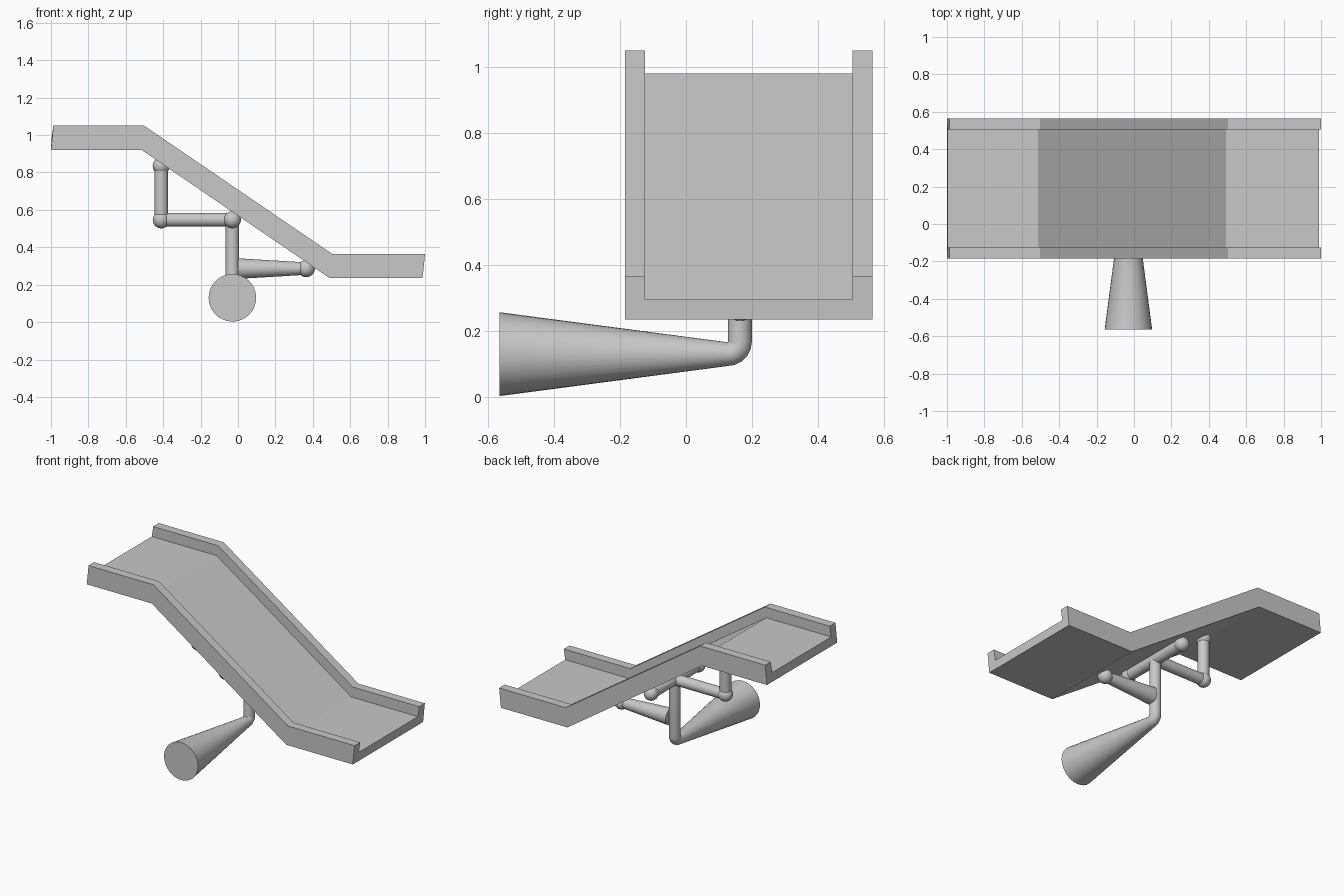
import bpy, bmesh, math
from mathutils import Vector

if "Cube" in bpy.data.objects:
    bpy.data.objects.remove(bpy.data.objects["Cube"])

grey = bpy.data.materials.new("light grey")
grey.diffuse_color = (0.58, 0.58, 0.58, 1)
grey.use_nodes = True
grey.node_tree.nodes["Principled BSDF"].inputs["Base Color"].default_value = grey.diffuse_color


def finish(bm, name, smooth=True):
    bmesh.ops.recalc_face_normals(bm, faces=bm.faces)
    mesh = bpy.data.meshes.new(name)
    bm.to_mesh(mesh)
    bm.free()
    mesh.materials.append(grey)
    ob = bpy.data.objects.new(name, mesh)
    bpy.context.collection.objects.link(ob)
    if smooth:
        bpy.ops.object.select_all(action='DESELECT')
        bpy.context.view_layer.objects.active = ob
        ob.select_set(True)
        bpy.ops.object.shade_smooth_by_angle(angle=math.radians(40))
    return ob


def loft(name, rings, smooth=True):
    """Skin a list of equal-length point rings and cap both ends."""
    bm = bmesh.new()
    rows = [[bm.verts.new(p) for p in ring] for ring in rings]
    n = len(rows[0])
    for a, b in zip(rows, rows[1:]):
        for i in range(n):
            j = (i + 1) % n
            bm.faces.new((a[i], a[j], b[j], b[i]))
    bm.faces.new(rows[0])
    bm.faces.new(rows[-1])
    return finish(bm, name, smooth)


def ring(center, direction, radius, n=32):
    q = Vector(direction).to_track_quat('Z', 'X')
    return [Vector(center) + q @ Vector((radius * math.cos(2 * math.pi * i / n),
                                         radius * math.sin(2 * math.pi * i / n), 0))
            for i in range(n)]


def rod(name, p0, p1, r0, r1=None):
    d = Vector(p1) - Vector(p0)
    return loft(name, [ring(p0, d, r0), ring(p1, d, r0 if r1 is None else r1)])


def ball(name, center, r=0.046):
    bm = bmesh.new()
    bmesh.ops.create_uvsphere(bm, u_segments=24, v_segments=16, radius=r)
    bmesh.ops.translate(bm, verts=bm.verts, vec=center)
    return finish(bm, name)


# Slide: U-shaped section swept over two landings and the slope
section = [(-0.185, 0), (0.565, 0), (0.565, 0.13), (0.505, 0.13),
           (0.505, 0.06), (-0.125, 0.06), (-0.125, 0.13), (-0.185, 0.13)]
lean = {0: 0.0, 0.06: 0.003, 0.13: 0.013}
stations = [(-1.0, 0.92), (-0.515, 0.92), (0.49, 0.235), (0.987, 0.235)]
loft("slide_chute", [[(x + lean[h], y, z + h) for y, h in section]
                     for x, z in stations], smooth=False)

# Tapered foot, elbow and upright as one pipe
X, Y, R, ZF = -0.03, 0.164, 0.036, 0.13
by, bz = Y - 0.038, ZF + 0.038
path = [ring((X, -0.565, ZF), (0, 1, 0), 0.127)]
for k in range(6):
    a = math.radians(90 * k / 5)
    path.append(ring((X, by + 0.038 * math.sin(a), bz - 0.038 * math.cos(a)),
                     (0, math.cos(a), math.sin(a)), R))
path.append(ring((X, Y, 0.545), (0, 0, 1), R))

# Keep ring points aligned around the bend: rebuild with a common x axis
def bend_ring(cy, cz, a, r, n=32):
    return [(X + r * math.cos(t), cy - r * math.sin(t) * math.sin(a),
             cz + r * math.sin(t) * math.cos(a))
            for t in (2 * math.pi * i / n for i in range(n))]


path = [bend_ring(-0.565, ZF, 0, 0.127)]
for k in range(6):
    a = math.radians(90 * k / 5)
    path.append(bend_ring(by + 0.038 * math.sin(a), bz - 0.038 * math.cos(a), a, R))
path.append(bend_ring(Y, 0.545, math.pi / 2, R))
loft("foot_and_upright", path)

# Cross bar under the slope with ball ends
ZB = 0.547
rod("cross_bar", (X, Y - 0.25, ZB), (X, Y + 0.25, ZB), R)
for side, s in (("front", -1), ("back", 1)):
    ball("cross_bar_ball_" + side, (X, Y + s * 0.25, ZB))

# Upper arm and post
XP = -0.41
rod("upper_arm", (XP, Y, ZB), (X, Y, ZB), R)
rod("upper_post", (XP, Y, ZB), (XP, Y, 0.83), R)
ball("upper_elbow_ball", (XP, Y, ZB))
ball("upper_post_ball", (XP, Y, 0.835))

# Lower tapered arm
rod("lower_arm", (0.0, Y, 0.286), (0.365, Y, 0.286), 0.055, 0.033)
ball("lower_arm_ball", (0.365, Y, 0.286))
